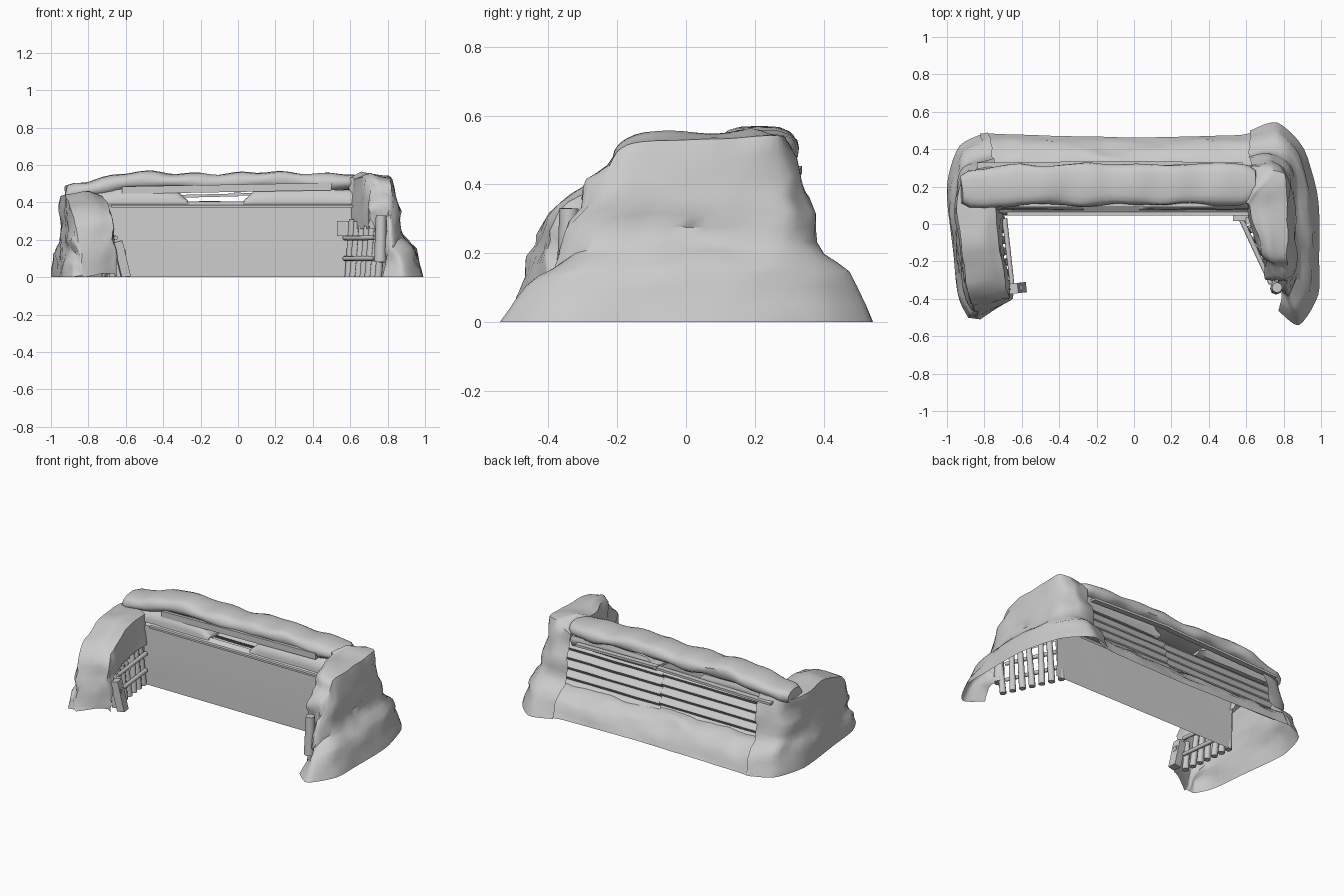
import bpy, bmesh, math
from mathutils import Vector, noise

if "Cube" in bpy.data.objects:
    bpy.data.objects.remove(bpy.data.objects["Cube"])


def obj_from(name, bm, angle=50):
    bmesh.ops.recalc_face_normals(bm, faces=bm.faces)
    me = bpy.data.meshes.new(name)
    bm.to_mesh(me)
    bm.free()
    ob = bpy.data.objects.new(name, me)
    bpy.context.collection.objects.link(ob)
    bpy.context.view_layer.objects.active = ob
    bpy.ops.object.select_all(action='DESELECT')
    ob.select_set(True)
    bpy.ops.object.shade_smooth_by_angle(angle=math.radians(angle))
    return ob


def refine(pts, n, curve=False):
    # subdivide a polyline, straight or as a smooth spline
    out = []
    for i in range(len(pts) - 1):
        a, b = pts[i], pts[i + 1]
        ta = (b - pts[max(0, i - 1)]) * .4
        tb = (pts[min(len(pts) - 1, i + 2)] - a) * .4
        for k in range(n):
            t = k / n
            p = a.lerp(b, t)
            if curve:
                p = (a * (2*t**3 - 3*t**2 + 1) + ta * (t**3 - 2*t**2 + t)
                     + b * (3*t**2 - 2*t**3) + tb * (t**3 - t**2))
            out.append(p)
    return out + [pts[-1]]


def sheet(name, rows, nu=4, nv=2, amp=0.015, closed=False, curve=False):
    # loft rows of points into a lumpy surface resting on z = 0
    rows = [refine([Vector(p) for p in r], nv) for r in rows]
    cols = [refine(list(c), nu, curve) for c in zip(*rows)]
    bm = bmesh.new()
    grid = []
    for c in cols:
        line = []
        for p in c:
            d = noise.noise_vector(Vector((p.x * 5, p.y * 5, p.z * 12)))
            d += .7 * noise.noise_vector(Vector((p.x * 9, p.y * 9, p.z * 26)))
            d = d * amp * min(1, .15 + p.z / 0.1)
            d.z *= 0.6 if p.z > 0 else 0
            q = p + d
            line.append(bm.verts.new((q.x, q.y, max(0, q.z))))
        grid.append(line)
    for a, b in zip(grid, grid[1:]):
        for k in range(len(a) - 1):
            bm.faces.new((a[k], a[k + 1], b[k + 1], b[k]))
    if closed:
        bmesh.ops.remove_doubles(bm, verts=bm.verts, dist=1e-5)
        bmesh.ops.holes_fill(bm, edges=bm.edges, sides=80)
    return obj_from(name, bm)


def mound_rows(sections):
    # section: inner xy, outer top xy, ground xy, top height, lip height
    rows = []
    for ix, iy, ox, oy, gx, gy, top, lip in sections:
        i, o, g = Vector((ix, iy, 0)), Vector((ox, oy, 0)), Vector((gx, gy, 0))
        prof = [(i, lip), (i.lerp(o, .08), top * .95), (i.lerp(o, .4), top),
                (o, top - .02), (o.lerp(g, .22), top * .66),
                (o.lerp(g, .3), top * .41), (o.lerp(g, .72), top * .27), (g, 0)]
        rows.append([p + Vector((0, 0, z)) for p, z in prof])
    return rows


def place(name, bm, a, b, angle):
    # stand a z-aligned mesh between two points
    bm.transform((b - a).to_track_quat('Z', 'Y').to_matrix().to_4x4())
    bmesh.ops.translate(bm, vec=(a + b) / 2, verts=bm.verts)
    for v in bm.verts:
        v.co.z = max(0, v.co.z)
    return obj_from(name, bm, angle)


def beam(name, a, b, w, d):
    a, b = Vector(a), Vector(b)
    bm = bmesh.new()
    bmesh.ops.create_cube(bm, size=1)
    bmesh.ops.scale(bm, vec=(w, d, (b - a).length), verts=bm.verts)
    return place(name, bm, a, b, 30)


def pole(name, a, b, r):
    a, b = Vector(a), Vector(b)
    bm = bmesh.new()
    bmesh.ops.create_cone(bm, cap_ends=True, segments=8, radius1=r, radius2=r * .85, depth=(b - a).length)
    return place(name, bm, a, b, 50)


# Right earth wing, swept round the back corner to the front tip
sheet("right_earth_wing", mound_rows([
    (.60, .12, .62, .30, .62, .50, .51, .38),
    (.59, .10, .73, .30, .77, .54, .56, .30),
    (.60, .08, .80, .27, .91, .40, .56, .27),
    (.61, .03, .82, .10, .985, .12, .555, .26),
    (.66, -.12, .82, -.12, .99, -.16, .55, .26),
    (.69, -.20, .83, -.22, .985, -.38, .50, .27),
    (.72, -.29, .81, -.30, .88, -.54, .38, .30),
    (.76, -.27, .79, -.29, .77, -.46, .24, .20)]), nu=5, nv=3, amp=.022, curve=True)

# Left earth wing, lower and steeper, closed down to the ground at its tip
sheet("left_earth_wing", mound_rows([
    (-.70, .12, -.74, .30, -.78, .49, .47, .38),
    (-.72, .08, -.89, .27, -.93, .42, .46, .28),
    (-.71, .05, -.94, .10, -1.0, .20, .46, .26),
    (-.70, -.15, -.92, -.13, -.97, -.12, .45, .25),
    (-.67, -.32, -.89, -.34, -.94, -.38, .38, .20),
    (-.65, -.39, -.86, -.44, -.89, -.49, .25, .10),
    (-.65, -.40, -.82, -.51, -.88, -.50, .02, 0)]), nu=5, nv=3, amp=.018, curve=True)

# Long earth bank along the back
bank = []
for k in range(15):
    x = -.82 + 1.5 * k / 14
    g = .46 + .03 * abs(x) + (.02 if x > .6 else 0)
    bank.append([(x, g, 0), (x, g - .03, .07), (x, g - .07, .12), (x, .35, .155), (x, .29, .16)])
sheet("back_earth_bank", bank, nu=3, amp=.018, curve=True)

# Plain front wall, open underneath and behind
sheet("front_wall", [[(x, .045, 0), (x, .05, .2), (x, .06, .38), (x, .095, .405)]
                     for x in (-.72, -.3, .2, .64)], amp=.002)
beam("front_wall_rail", (-.68, .055, .38), (.62, .055, .38), .02, .012)

# Ribbed back cladding in two overlapping panels
for name, x0, x1, off in (("left_ribbed_panel", -.84, .0, 0), ("right_ribbed_panel", -.02, .68, .012)):
    prof = [(.30 - .06 * k / 24 + off + .012 * math.sin(k * math.pi / 2.5), .13 + .275 * k / 24) for k in range(25)]
    sheet(name, [[(x, y, z) for y, z in prof] for x in (x0, (x0 + x1) / 2, x1)], nv=1, amp=.003)

# Earth packing beside the see-through slit
for name, xs, tops in (("left_packing", (-.80, -.60, -.33, -.27), (.45, .475, .465, .41)),
                       ("right_packing", (.03, .09, .40, .64), (.41, .465, .475, .46))):
    rows = []
    for x, top in zip(xs, tops):
        mid = (top + .395) / 2
        rows.append([(x, .075, .39), (x, .08, mid), (x, .11, top), (x, .28, top),
                     (x, .29, mid), (x, .27, .39), (x, .075, .39)])
    sheet(name, rows, nu=3, amp=.004, closed=True)

# Thick lumpy roll along the top of the wall, squarish in section
roll = []
for k in range(41):
    t = k / 40
    x = -.92 + 1.57 * t
    end = min(1, .7 + min(t, 1 - t) * 10)
    cz = .512 - .055 * max(0, (-.55 - x) / .38) + .006 * math.sin(x * 9)
    cy = .212 - .025 * max(0, (-.6 - x) / .3)
    swell = 1 + .13 * math.cos(x * 27)
    ring = []
    for j in range(17):
        a = 2 * math.pi * (j % 16) / 16
        c, s = math.cos(a), math.sin(a)
        c, s = math.copysign(abs(c) ** .65, c), math.copysign(abs(s) ** .75, s)
        ring.append((x, cy + .108 * end * c * (1 + .05 * math.sin(x * 17)), cz + .046 * end * swell * s))
    roll.append(ring)
sheet("top_roll", roll, nu=1, nv=1, amp=.01, closed=True)

# Loose planks under the roll
beam("back_plank_left", (-.84, .31, .42), (.0, .32, .44), .035, .015)
beam("back_plank_right", (-.02, .32, .445), (.58, .31, .43), .035, .015)
beam("slit_lintel", (-.62, .10, .465), (.50, .10, .485), .02, .04)

# Stakes and rails lining the inner side of each wing
for side, a, b, top in (("right", Vector((.59, .03, 0)), Vector((.75, -.32, 0)), .31),
                        ("left", Vector((-.71, .03, 0)), Vector((-.67, -.32, 0)), .27)):
    s = 1 if side == "right" else -1
    for k in range(7):
        p = a.lerp(b, k / 6)
        pole(f"{side}_stake_{k + 1}", p, p + Vector((.02 * s, .01 * (k % 3 - 1), top - .012 * k)), .021)
    off = Vector((-.018 * s, 0, 0))
    for j, z in enumerate((.10, .21)):
        pole(f"{side}_rail_{j + 1}", a + off + Vector((0, 0, z)), b + off + Vector((0, 0, z)), .014)
beam("right_short_board", (.57, .03, .22), (.57, .03, .30), .08, .03)

# Corner posts at the wing tips
pole("right_tip_post", (.76, -.345, .08), (.765, -.34, .33), .033)
beam("left_tip_post", (-.60, -.34, 0), (-.645, -.345, .19), .055, .05)
beam("left_tip_brace", (-.67, -.34, .13), (-.60, -.34, .13), .03, .03)
